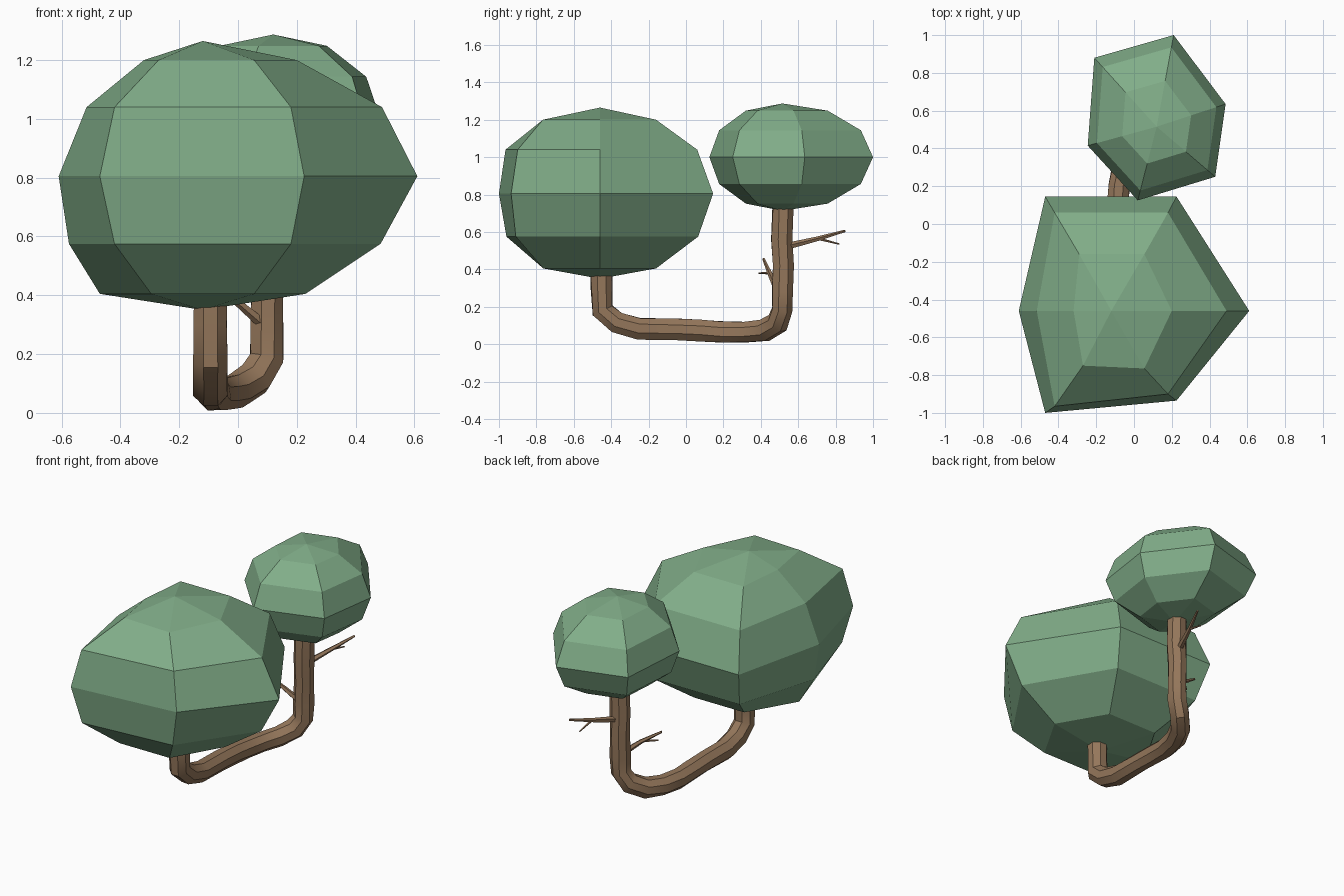
import bpy, bmesh, math, random
from mathutils import Vector

if "Cube" in bpy.data.objects:
    bpy.data.objects.remove(bpy.data.objects["Cube"])

random.seed(4)


def material(name, color):
    m = bpy.data.materials.new(name)
    m.diffuse_color = (*color, 1)
    m.use_nodes = True
    m.node_tree.nodes["Principled BSDF"].inputs["Base Color"].default_value = m.diffuse_color
    return m


bark = material("bark", (0.30, 0.185, 0.105))
leaf = material("leaf", (0.22, 0.42, 0.25))


def loft(name, rings, bottom, top, mat, smooth=0):
    """Skin a stack of point rings and close both ends with a fan."""
    bm = bmesh.new()
    loops = [[bm.verts.new(p) for p in r] for r in rings]
    n = len(loops[0])
    b, t = bm.verts.new(bottom), bm.verts.new(top)
    for i in range(n):
        j = (i + 1) % n
        for lo, hi in zip(loops, loops[1:]):
            bm.faces.new((lo[i], lo[j], hi[j], hi[i]))
        bm.faces.new((b, loops[0][j], loops[0][i]))
        bm.faces.new((t, loops[-1][i], loops[-1][j]))
    bmesh.ops.recalc_face_normals(bm, faces=bm.faces)
    me = bpy.data.meshes.new(name)
    bm.to_mesh(me)
    bm.free()
    me.materials.append(mat)
    ob = bpy.data.objects.new(name, me)
    bpy.context.collection.objects.link(ob)
    if smooth:
        bpy.ops.object.select_all(action='DESELECT')
        ob.select_set(True)
        bpy.context.view_layer.objects.active = ob
        bpy.ops.object.shade_smooth_by_angle(angle=math.radians(smooth))
    return ob


def tube(name, path, r0, r1, sides, wobble=0.0):
    """Tapered tube along a path, with slightly uneven rings."""
    pts = [Vector(p) for p in path]
    rings, u, prev = [], None, None
    for k, p in enumerate(pts):
        a, b = pts[max(k - 1, 0)], pts[min(k + 1, len(pts) - 1)]
        t = ((p - a).normalized() + (b - p).normalized()).normalized()
        if u is None:
            u = t.orthogonal().normalized()
        else:
            u = prev.rotation_difference(t) @ u
        prev = t
        v = t.cross(u)
        r = r0 + (r1 - r0) * k / (len(pts) - 1)
        ring = []
        for i in range(sides):
            ang = 2 * math.pi * (i + 0.5) / sides
            rr = r * (1 + random.uniform(-wobble, wobble))
            ring.append(p + (u * math.cos(ang) + v * math.sin(ang)) * rr)
        rings.append(ring)
    loft(name, rings, pts[0], pts[-1], bark, 35)


# Large crown: uneven six-sided sphere, one outline per height
big = [
    (0.405, [(.23, -.46), (.055, -.16), (-.295, -.16), (-.47, -.46), (-.295, -.763), (.055, -.763)]),
    (0.575, [(.485, -.46), (.18, .065), (-.42, .065), (-.575, -.46), (-.42, -.96), (.18, -.91)]),
    (0.805, [(.61, -.46), (.225, .145), (-.47, .145), (-.61, -.46), (-.47, -1.0), (.225, -.935)]),
    (1.04, [(.49, -.46), (.18, .06), (-.42, .06), (-.515, -.46), (-.42, -.965), (.18, -.90)]),
    (1.20, [(.2, -.46), (.055, -.16), (-.29, -.16), (-.32, -.46), (-.27, -.75), (.055, -.765)]),
]
loft("large_crown", [[(x, y, z) for x, y in ring] for z, ring in big],
     (-.12, -.46, .35), (-.12, -.46, 1.265), leaf)

# Small crown: one outline scaled by sphere latitude
outline = [(.09, .485), (-.33, .365), (-.365, -.1), (-.1, -.39), (.31, -.265), (.365, .12)]
small = []
for deg in (-60, -30, 0, 30, 60):
    s, h = math.cos(math.radians(deg)), math.sin(math.radians(deg))
    small.append([(.12 + x * s, .515 + y * s, 1.0 + .287 * h) for x, y in outline])
loft("small_crown", small, (.12, .515, .713), (.12, .515, 1.287), leaf)

# Trunk: dips from the large crown, runs along the ground, rises to the small crown
tube("trunk", [(-.093, -.45, .42), (-.093, -.45, .30), (-.093, -.445, .18),
               (-.093, -.37, .115), (-.093, -.25, .083), (-.09, -.05, .08),
               (-.088, .08, .074), (-.08, .20, .065), (-.055, .32, .065),
               (-.01, .42, .075), (.055, .49, .115), (.095, .515, .185),
               (.098, .515, .28), (.098, .52, .42), (.10, .512, .56), (.10, .52, .78)],
     .062, .060, 8, .06)

# Twigs, each with a side shoot
tube("upper_twig", [(.10, .53, .52), (.16, .70, .562), (.22, .85, .605)], .02, .007, 5)
tube("upper_shoot", [(.165, .71, .563), (.17, .82, .535)], .008, .004, 5)
tube("lower_twig", [(.10, .49, .29), (0, .45, .375), (-.12, .415, .455)], .02, .007, 5)
tube("lower_shoot", [(-.01, .45, .38), (-.08, .39, .38)], .008, .004, 5)
